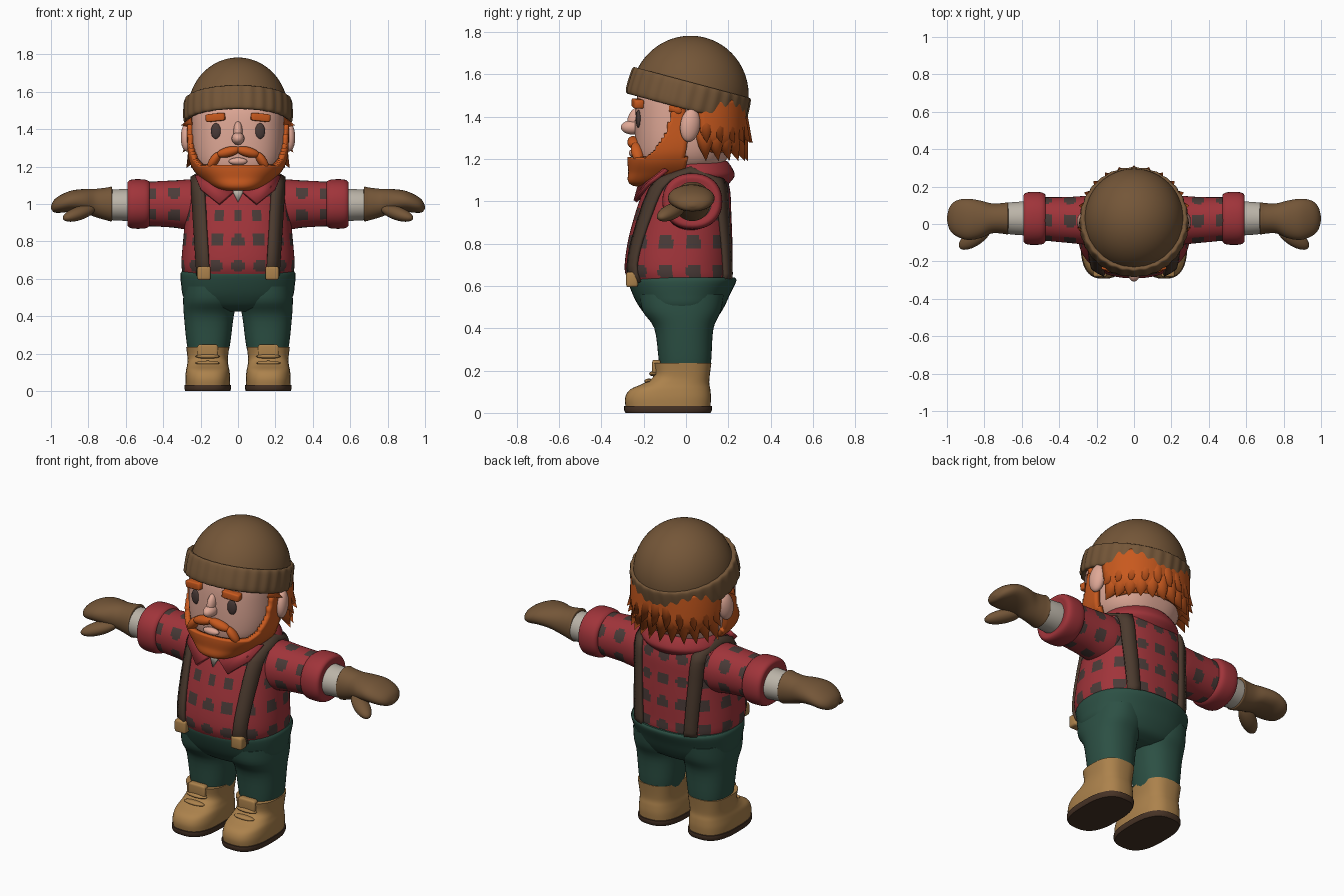
import bpy, bmesh, math
from mathutils import Matrix, Vector, Euler

cube = bpy.data.objects.get("Cube")
if cube:
    bpy.data.objects.remove(cube, do_unlink=True)


def material(name, hex_code):
    """Flat material from an sRGB hex colour, stored as linear values."""
    srgb = [int(hex_code[i:i + 2], 16) / 255 for i in (0, 2, 4)]
    colour = [c / 12.92 if c < 0.04 else ((c + 0.055) / 1.055) ** 2.4 for c in srgb] + [1]
    mat = bpy.data.materials.new(name)
    mat.use_nodes = True
    mat.diffuse_color = colour
    shader = next(n for n in mat.node_tree.nodes if n.type == "BSDF_PRINCIPLED")
    shader.inputs["Base Color"].default_value = colour
    shader.inputs["Roughness"].default_value = 0.8
    return mat


RED = material("shirt red", "A0343A")
CHECK = material("check charcoal", "4A3B38")
GREEN = material("trouser green", "2C5044")
TAN = material("boot tan", "AC824C")
SOLE = material("sole brown", "463225")
BROWN = material("wool brown", "745638")
ORANGE = material("hair orange", "C8591E")
SKIN = material("skin", "DFA896")
CLOTH = material("undershirt grey", "BBB4A8")
STRAP = material("strap brown", "4B3A2E")


def finish(name, bm, mats, mirror=False, thick=0, angle=45):
    """Turn a bmesh into a smooth object, optionally solid and mirrored over x."""
    bmesh.ops.recalc_face_normals(bm, faces=bm.faces)
    mesh = bpy.data.meshes.new(name)
    bm.to_mesh(mesh)
    bm.free()
    for mat in mats:
        mesh.materials.append(mat)
    mesh.polygons.foreach_set("use_smooth", [True] * len(mesh.polygons))
    mesh.set_sharp_from_angle(angle=math.radians(angle))
    obj = bpy.data.objects.new(name, mesh)
    bpy.context.collection.objects.link(obj)
    if thick:
        solid = obj.modifiers.new("thickness", "SOLIDIFY")
        solid.thickness, solid.offset = thick, 0
    if mirror:
        obj.modifiers.new("mirror", "MIRROR")
    return obj


def smooth_rings(rings, steps):
    """Spline through ring values."""
    out = []
    for i in range(len(rings) - 1):
        four = [rings[min(max(i + k, 0), len(rings) - 1)] for k in (-1, 0, 1, 2)]
        for s in range(steps):
            t = s / steps
            out.append([0.5 * (2 * b + (c - a) * t + (2 * a - 5 * b + 4 * c - d) * t * t
                               + (3 * b - a - 3 * c + d) * t ** 3) for a, b, c, d in zip(*four)])
    return out + [list(rings[-1])]


def loft(name, rings, *mats, n=40, steps=4, power=2.3, axis="Z", rule=None, keep=None,
         rib=None, matrix=None, **options):
    """Skin rounded sections given as (position, centre a, centre b, radius a, radius b)."""
    bm = bmesh.new()
    loops = []
    for t, a, b, ra, rb in smooth_rings(rings, steps):
        loop = []
        for i in range(n):
            th = math.tau * i / n
            c, s = math.cos(th), math.sin(th)
            k = rib(th) if rib else 1
            u = a + k * ra * math.copysign(abs(c) ** (2 / power), c)
            v = b + k * rb * math.copysign(abs(s) ** (2 / power), s)
            loop.append(bm.verts.new((u, v, t) if axis == "Z" else (t, u, v)))
        loops.append(loop)
    for low, high in zip(loops, loops[1:]):
        for i in range(n):
            j = (i + 1) % n
            bm.faces.new((low[i], low[j], high[j], high[i]))
    bm.faces.new(loops[0])
    bm.faces.new(loops[-1])
    if rule:
        for f in bm.faces:
            f.material_index = int(rule(f.calc_center_median()))
    if keep:
        lost = [f for f in bm.faces if len(f.verts) > 4 or not keep(f.calc_center_median())]
        bmesh.ops.delete(bm, geom=lost, context="FACES")
    if matrix:
        bm.transform(matrix)
    return finish(name, bm, mats, **options)


def blob(name, loc, scale, mat, rot=(0, 0, 0), box=False, **options):
    """Ellipsoid or rounded box with half sizes in scale."""
    bm = bmesh.new()
    if box:
        bmesh.ops.create_cube(bm, size=2)
        bmesh.ops.bevel(bm, geom=bm.edges[:], offset=0.35, segments=3, affect="EDGES", profile=0.5)
    else:
        bmesh.ops.create_uvsphere(bm, u_segments=24, v_segments=14, radius=1)
    bm.transform(Matrix.LocRotScale(Vector(loc), Euler(rot), Vector(scale)))
    return finish(name, bm, [mat], **options)


def plate(name, points, mat, thick, **options):
    bm = bmesh.new()
    bm.faces.new([bm.verts.new(p) for p in points])
    return finish(name, bm, [mat], thick=thick, **options)


def spot(u, v):
    """Rounded square in the middle of each unit cell."""
    return ((2 * (u % 1) - 1) / 0.52) ** 4 + ((2 * (v % 1) - 1) / 0.46) ** 4 < 1


# Boots with soles, tongues and laces
loft("boots", [(.025, .162, -.085, .118, .2), (.07, .162, -.085, .12, .203),
               (.11, .162, -.075, .116, .19), (.14, .162, -.045, .11, .155),
               (.175, .162, -.02, .108, .132), (.235, .162, -.018, .115, .138)],
     TAN, power=2.7, mirror=True)
loft("boot_soles", [(0, .162, -.085, .12, .2), (.012, .162, -.085, .124, .207),
                    (.032, .162, -.085, .124, .207)], SOLE, power=2.7, steps=2, mirror=True)
blob("boot_tongues", (.162, -.14, .215), (.055, .02, .035), TAN, box=True, mirror=True)
for z, y in ((.15, -.175), (.185, -.152)):
    blob("boot_lace", (.162, y, z), (.065, .022, .012), TAN, mirror=True)

# Trousers
loft("trouser_legs", [(.2, .158, -.005, .105, .118), (.26, .158, -.005, .117, .125),
                      (.4, .156, -.01, .133, .14), (.48, .15, -.02, .143, .185),
                      (.56, .15, -.02, .14, .2)], GREEN, mirror=True)
loft("trouser_hips", [(.425, 0, -.01, .12, .1), (.45, 0, -.015, .23, .16),
                      (.5, 0, -.02, .29, .2), (.56, 0, -.022, .303, .23),
                      (.62, 0, -.018, .308, .255), (.64, 0, -.018, .3, .25)], GREEN)

# Checked shirt body and sleeves
TORSO = [(.58, 0, -.02, .275, .225), (.64, 0, -.03, .298, .25), (.7, 0, -.035, .302, .255),
         (.82, 0, -.027, .292, .246), (.95, 0, -.012, .28, .226), (1.04, 0, .002, .275, .208),
         (1.1, 0, .012, .262, .185), (1.14, 0, .022, .215, .16), (1.18, 0, .03, .13, .12)]
loft("shirt_body", TORSO, RED, CHECK, n=140, steps=6, rule=lambda p: spot(
    math.atan2(p.y + .03, p.x) / math.tau * 14, (p.z - .67) / .135 + .5))
loft("shirt_sleeves", [(.14, .02, .99, .12, .12), (.24, .02, .995, .13, .135),
                       (.36, .022, 1, .122, .125), (.5, .028, 1, .115, .118)],
     RED, CHECK, n=60, steps=10, axis="X", power=2.1, mirror=True, rule=lambda p: spot(
         math.atan2(p.z - 1, p.y - .02) / math.tau * 6, (p.x - .34) / .13 + .5))
loft("sleeve_cuffs", [(.472, .03, 1, .11, .11), (.475, .03, 1, .128, .12), (.5, .03, 1, .14, .131),
                      (.565, .03, 1, .14, .131), (.59, .03, 1, .125, .117),
                      (.588, .03, 1, .095, .09)], RED, axis="X", power=2.2, mirror=True)

# Collar and undershirt
loft("collar", [(1.08, 0, .03, .2, .17), (1.12, 0, .03, .23, .2), (1.16, 0, .03, .215, .187),
                (1.19, 0, .03, .185, .165)], RED, power=2)
plate("collar_flaps", [(.025, -.222, 1.065), (.1, -.24, 1.0), (.2, -.18, 1.08),
                       (.23, -.09, 1.15), (.13, -.15, 1.14)], RED, .02, mirror=True)
plate("undershirt_neck", [(-.04, -.212, 1.09), (0, -.232, 1.01), (.04, -.212, 1.09)], CLOTH, .008)
loft("forearms", [(.56, .03, .995, .092, .088), (.63, .03, .995, .088, .084),
                  (.71, .03, .995, .08, .08)], CLOTH, axis="X", power=2, mirror=True)

# Mittens
loft("mittens", [(.672, .03, 1, .07, .075), (.676, .03, 1, .086, .092), (.7, .03, 1, .082, .088),
                 (.76, .03, 1.005, .08, .076), (.82, .025, 1.015, .1, .065),
                 (.89, .025, 1.015, .11, .057), (.95, .03, 1.0, .095, .047),
                 (.985, .03, .988, .062, .032), (1, .03, .982, .01, .006)],
     BROWN, axis="X", power=2.1, mirror=True)
blob("mitten_thumbs", (.85, -.07, .95), (.105, .045, .036), BROWN, rot=(0, .28, -.6), mirror=True)

# Braces draped over the shirt surface
surface = smooth_rings(TORSO, 12)


def strap_path(side, z, x):
    """Point on the shirt at height z and offset x, front (-1) or back (1)."""
    _, _, cy, rx, ry = min(surface, key=lambda r: abs(r[0] - z))
    return Vector((x, cy + side * (.008 + ry * max(0, 1 - (x / rx) ** 2.3) ** (1 / 2.3)), z))


bm = bmesh.new()
rows = []
heights = [.62 + .04 * i for i in range(13)]
for side, zs in ((-1, heights), (0, [1.155]), (1, heights[::-1])):
    for z in zs:
        mid = (.185 if side < 1 else .165) + .03 * max(0, z - .62) / .5
        if side:
            row = [strap_path(side, z, mid + w) for w in (-.032, 0, .032)]
        else:
            row = [Vector((mid + w, .02, z - abs(w) * .3 - w * .3)) for w in (-.032, 0, .032)]
        rows.append([bm.verts.new(p) for p in row])
for a, b in zip(rows, rows[1:]):
    for i in (0, 1):
        bm.faces.new((a[i], a[i + 1], b[i + 1], b[i]))
finish("braces", bm, [STRAP], mirror=True, thick=.022)
blob("brace_clips", (.182, -.255, .63), (.036, .028, .036), TAN, box=True, mirror=True)

# Head, ears and face
loft("head", [(1.08, 0, .03, .14, .13), (1.14, 0, -.02, .17, .18), (1.2, 0, -.02, .22, .212),
              (1.28, 0, -.01, .243, .23), (1.4, 0, 0, .25, .24), (1.5, 0, .01, .248, .24),
              (1.58, 0, .015, .22, .21)], SKIN, power=2.5, n=64)
blob("ears", (.272, .02, 1.36), (.033, .048, .08), SKIN, rot=(-.15, 0, .25), mirror=True)
blob("nose", (0, -.252, 1.35), (.034, .056, .034), SKIN)
blob("nose_bridge", (0, -.24, 1.39), (.024, .035, .055), SKIN, rot=(-.35, 0, 0))
blob("eyes", (.118, -.225, 1.39), (.027, .012, .042), CHECK, rot=(0, 0, .15), mirror=True)
blob("eyebrows", (.12, -.228, 1.463), (.052, .024, .021), ORANGE, rot=(0, .1, .15),
     box=True, mirror=True)
blob("lower_lip", (0, -.248, 1.228), (.05, .022, .02), SKIN)

# Beard with sideburns and moustache
loft("beard", [(1.085, 0, -.13, .07, .11), (1.1, 0, -.1, .12, .16), (1.14, 0, -.05, .18, .208),
               (1.2, 0, -.03, .232, .232), (1.28, 0, -.015, .254, .238),
               (1.46, 0, 0, .258, .25)], ORANGE, n=128, steps=8, power=2.5, thick=.03,
     keep=lambda p: p.y < .0 and p.z < 1.21 + 11 * max(0, p.y + .2) ** 2)
blob("beard_chin", (0, -.16, 1.135), (.13, .105, .05), ORANGE)
blob("moustache", (.052, -.247, 1.278), (.066, .03, .027), ORANGE, rot=(0, .25, .1), mirror=True)
blob("moustache_tips", (.128, -.23, 1.232), (.055, .03, .024), ORANGE, rot=(0, .95, .35), mirror=True)

# Hair at the back with two tiers of pointed tufts
loft("back_hair", [(1.24, 0, .06, .2, .18), (1.3, 0, .045, .25, .225), (1.38, 0, .03, .262, .245),
                   (1.48, 0, .02, .262, .255)], ORANGE, n=64, thick=.025, keep=lambda p: p.y > .07)


def tuft(base, tip, radius):
    bm = bmesh.new()
    base, tip = Vector(base), Vector(tip)
    depth = (tip - base).length
    bmesh.ops.create_cone(bm, cap_ends=True, segments=10, radius1=radius, radius2=0, depth=depth)
    turn = (tip - base).to_track_quat("Z", "Y").to_matrix().to_4x4()
    bm.transform(Matrix.Translation((base + tip) / 2) @ turn)
    finish("hair_tuft", bm, [ORANGE], angle=60)


for count, z_base, z_tip, reach in ((12, 1.32, 1.19, .285), (11, 1.39, 1.275, .305)):
    for i in range(count):
        a = math.radians(14 + 152 * i / (count - 1))
        c, s = math.cos(a), math.sin(a)
        tuft((.215 * c, .2 * s + .04, z_base), (reach * c, (reach - .02) * s + .03, z_tip), .058)
for side in (1, -1):
    tuft((side * .235, -.05, 1.44), (side * .305, -.02, 1.42), .035)

# Woolly hat: dome and ribbed turn-up, tilted backwards
tilt = Matrix.Translation((0, .012, 1.5)) @ Matrix.Rotation(math.radians(-15), 4, "X")
arc = [math.radians(90 * i / 12) for i in range(12)] + [math.radians(89)]
loft("hat_dome", [(.285 * math.sin(a), 0, .006, .268 * math.cos(a), .278 * math.cos(a)) for a in arc],
     BROWN, power=2, steps=2, n=56, matrix=tilt)
loft("hat_turn_up", [(-.055, 0, 0, .255, .255), (-.066, 0, 0, .278, .278), (-.045, 0, 0, .29, .292),
                     (.04, 0, 0, .288, .29), (.064, 0, 0, .276, .28), (.055, 0, 0, .25, .255)],
     BROWN, power=2, n=168, matrix=tilt, rib=lambda th: 1 + .009 * math.cos(28 * th))
